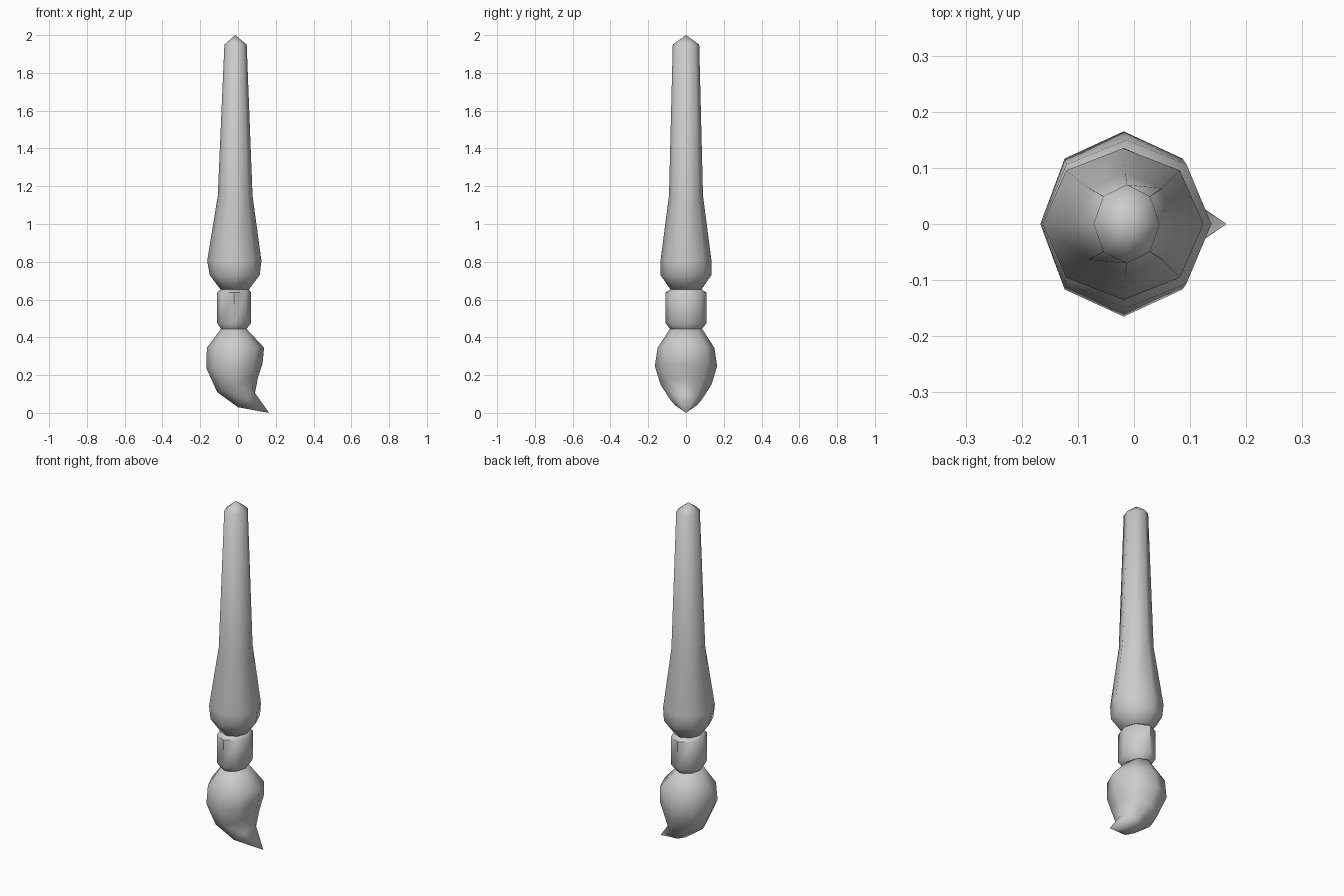
import bpy, bmesh, math
from mathutils import Vector

cube = bpy.data.objects.get("Cube")
if cube:
    bpy.data.objects.remove(cube)

SIDES = 8
grey = bpy.data.materials.new("plain grey")
grey.use_nodes = True
COLOUR = (0.6, 0.6, 0.6, 1)
grey.diffuse_color = COLOUR
grey.node_tree.nodes["Principled BSDF"].inputs["Base Color"].default_value = COLOUR


def level(left, right, half_depth, z):
    """Horizontal ring spanning left..right in x."""
    return (left, z), (right, z), half_depth


def loft(name, rings, tip=None, angle=50):
    """Skin oval rings, each given by its left (x, z), right (x, z) and half depth."""
    bm = bmesh.new()
    loops = []
    for (lx, lz), (rx, rz), depth in rings:
        centre = Vector(((lx + rx) / 2, 0, (lz + rz) / 2))
        across = Vector(((rx - lx) / 2, 0, (rz - lz) / 2))
        loop = []
        for i in range(SIDES):
            a = math.tau * i / SIDES
            loop.append(bm.verts.new(centre + across * math.cos(a) + Vector((0, depth * math.sin(a), 0))))
        loops.append(loop)
    for low, high in zip(loops, loops[1:]):
        for i in range(SIDES):
            j = (i + 1) % SIDES
            bm.faces.new((low[i], low[j], high[j], high[i]))
    bm.faces.new(loops[0])
    if tip:
        point = bm.verts.new(tip)
        for i in range(SIDES):
            bm.faces.new((loops[-1][i], loops[-1][(i + 1) % SIDES], point))
    else:
        bm.faces.new(loops[-1])
    bmesh.ops.recalc_face_normals(bm, faces=bm.faces)
    mesh = bpy.data.meshes.new(name)
    bm.to_mesh(mesh)
    bm.free()
    mesh.materials.append(grey)
    obj = bpy.data.objects.new(name, mesh)
    bpy.context.collection.objects.link(obj)
    bpy.ops.object.select_all(action='DESELECT')
    obj.select_set(True)
    bpy.context.view_layer.objects.active = obj
    bpy.ops.object.shade_smooth_by_angle(angle=math.radians(angle))
    return obj


# Tapered handle with a pointed end
loft("handle", [
    level(-0.09, 0.055, 0.08, 0.65),
    level(-0.15, 0.115, 0.135, 0.73),
    level(-0.163, 0.124, 0.135, 0.805),
    level(-0.107, 0.077, 0.09, 1.15),
    level(-0.072, 0.046, 0.07, 1.95),
], tip=(-0.015, 0, 2.0), angle=60)

# Metal collar with chamfered ends
loft("ferrule", [
    level(-0.09, 0.045, 0.085, 0.445),
    level(-0.11, 0.07, 0.108, 0.475),
    level(-0.11, 0.07, 0.108, 0.638),
    level(-0.09, 0.055, 0.08, 0.655),
])

# Swollen bristles that sweep sideways to a point
loft("bristles", [
    level(-0.09, 0.045, 0.085, 0.445),
    level(-0.165, 0.138, 0.15, 0.345),
    ((-0.167, 0.235), (0.13, 0.26), 0.165),
    ((-0.11, 0.11), (0.106, 0.19), 0.135),
    ((0.0, 0.03), (0.09, 0.105), 0.082),
], tip=(0.165, 0, 0.0), angle=60)
